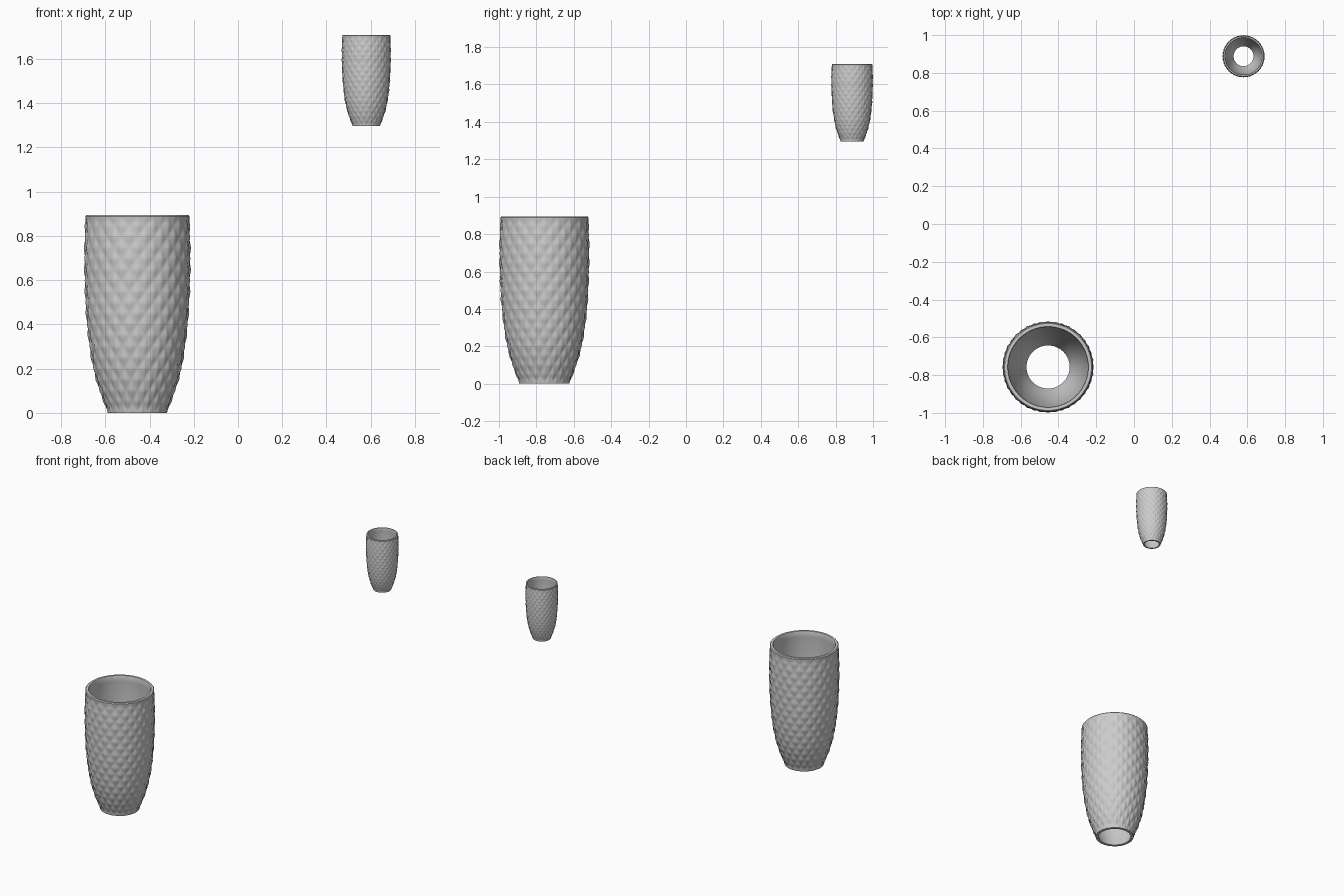
import bpy, bmesh, math

if "Cube" in bpy.data.objects:
    bpy.data.objects.remove(bpy.data.objects["Cube"])

# Outer wall profile: (radius, height)
PROFILE = [(0.135, 0.0), (0.147, 0.03), (0.174, 0.10), (0.202, 0.20), (0.222, 0.32),
           (0.235, 0.45), (0.241, 0.58), (0.243, 0.70), (0.241, 0.81), (0.236, 0.89)]
HEIGHT = 0.895
AROUND, ROWS, STEPS = 20, 9, 10      # diamonds around, diamonds high, mesh steps per diamond
SEGS = AROUND * STEPS
RELIEF = 0.008


def radius_at(z):
    """Smooth interpolation of the profile."""
    n = len(PROFILE)
    z = min(max(z, 0.0), PROFILE[-1][1])
    i = next(k for k in range(n - 1) if z <= PROFILE[k + 1][1] + 1e-9)

    def slope(k):
        a, b = PROFILE[max(k - 1, 0)], PROFILE[min(k + 1, n - 1)]
        return (b[0] - a[0]) / (b[1] - a[1])
    (r0, z0), (r1, z1) = PROFILE[i], PROFILE[i + 1]
    h = z1 - z0
    t = (z - z0) / h
    return ((2*t**3 - 3*t**2 + 1) * r0 + (t**3 - 2*t**2 + t) * h * slope(i)
            + (3*t**2 - 2*t**3) * r1 + (t**3 - t**2) * h * slope(i + 1))


def diamond(u, v):
    """Quilted diamond height: 1 at the peak, 0 in the diagonal grooves."""
    def tri(x):
        return 1 - abs(2 * (x % 1.0) - 1)
    return min(tri(u + v), tri(u - v))


def make_vase(name, scale, location):
    bm = bmesh.new()
    rings = []

    def add_ring(z, r, relief=0.0):
        ring = []
        for s in range(SEGS):
            a = 2 * math.pi * s / SEGS
            rr = r
            if relief:
                rr -= relief * (1 - diamond(s / STEPS, z / HEIGHT * ROWS))
            ring.append(bm.verts.new((rr * math.cos(a), rr * math.sin(a), z)))
        rings.append(ring)

    # Quilted outer wall, fading out at rim and foot
    n = ROWS * STEPS
    for k in range(n):
        z = (HEIGHT - 0.006) * k / (n - 1)
        fade = min(1.0, (z + 0.004) / 0.03, (HEIGHT - z) / 0.04)
        add_ring(z, radius_at(z), RELIEF * fade)
    # Rounded rim
    add_ring(HEIGHT, 0.230)
    add_ring(HEIGHT, 0.214)
    # Smooth inner wall down to the open base
    for k in range(25):
        z = (HEIGHT - 0.006) * (1 - k / 24)
        add_ring(z, radius_at(z) - 0.025 + 0.004 * (1 - z / HEIGHT))

    for i, lower in enumerate(rings):
        upper = rings[(i + 1) % len(rings)]
        for s in range(SEGS):
            t = (s + 1) % SEGS
            bm.faces.new((lower[s], lower[t], upper[t], upper[s]))
    bmesh.ops.recalc_face_normals(bm, faces=bm.faces)
    mesh = bpy.data.meshes.new(name)
    bm.to_mesh(mesh)
    bm.free()
    obj = bpy.data.objects.new(name, mesh)
    bpy.context.collection.objects.link(obj)
    obj.scale = (scale,) * 3
    obj.location = location
    bpy.ops.object.select_all(action='DESELECT')
    obj.select_set(True)
    bpy.context.view_layer.objects.active = obj
    bpy.ops.object.shade_smooth_by_angle(angle=math.radians(40))


make_vase("large_vase", 1.0, (-0.455, -0.757, 0.0))
make_vase("small_vase", 0.462, (0.58, 0.888, 1.296))
